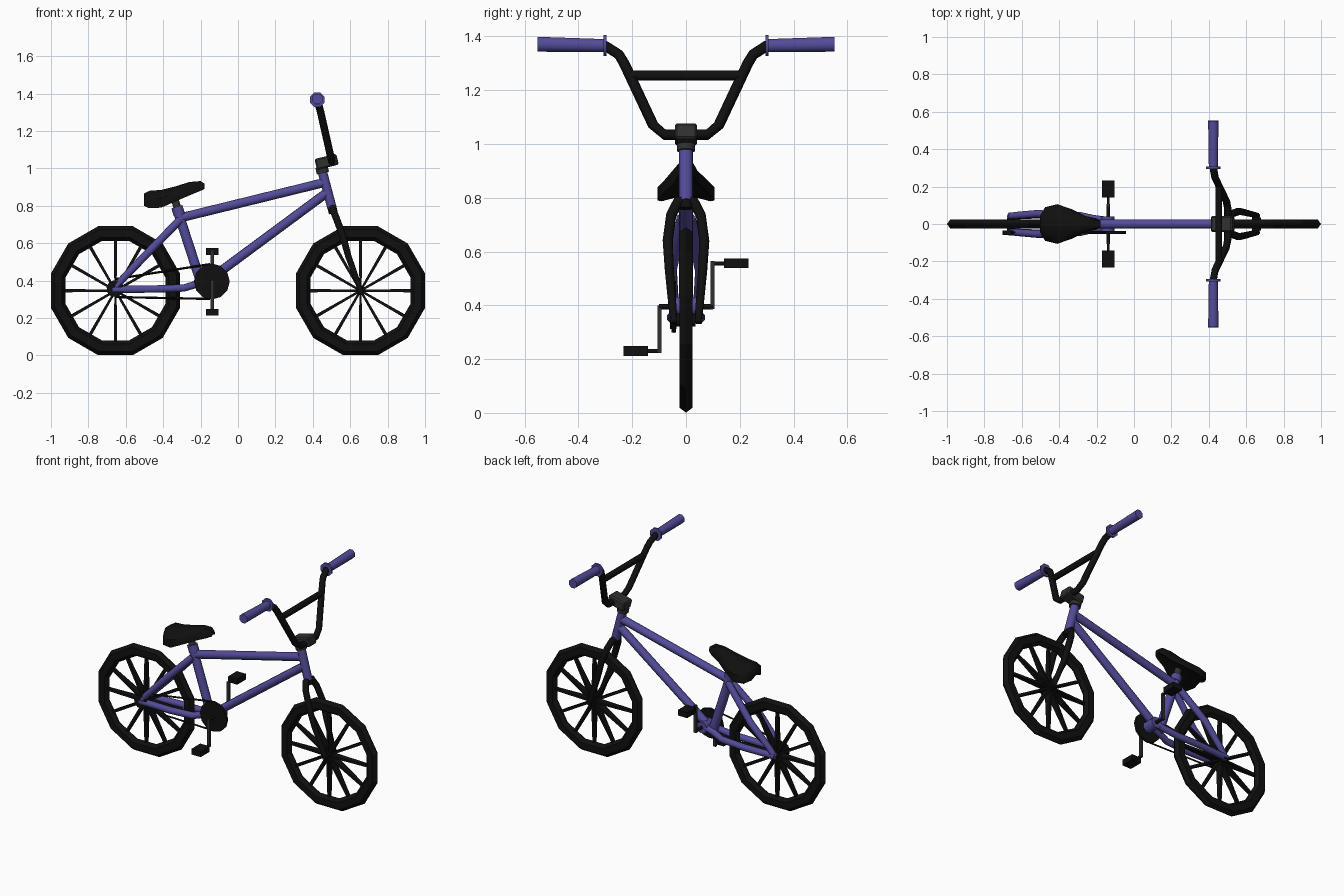
import bpy, bmesh, math
from mathutils import Vector, Matrix

if "Cube" in bpy.data.objects:
    bpy.data.objects.remove(bpy.data.objects["Cube"])


def material(name, rgb):
    m = bpy.data.materials.new(name)
    m.diffuse_color = (*rgb, 1)
    m.use_nodes = True
    m.node_tree.nodes["Principled BSDF"].inputs["Base Color"].default_value = m.diffuse_color
    return m


PURPLE = material("purple paint", (0.085, 0.072, 0.32))
BLACK = material("black", (0.005, 0.005, 0.005))
GREY = material("dark grey metal", (0.03, 0.03, 0.03))


def finish(name, bm, mat, smooth=False):
    bmesh.ops.recalc_face_normals(bm, faces=bm.faces)
    me = bpy.data.meshes.new(name)
    bm.to_mesh(me)
    bm.free()
    me.materials.append(mat)
    for p in me.polygons:
        p.use_smooth = False
    ob = bpy.data.objects.new(name, me)
    bpy.context.collection.objects.link(ob)
    if smooth:
        bpy.ops.object.select_all(action='DESELECT')
        ob.select_set(True)
        bpy.context.view_layer.objects.active = ob
        bpy.ops.object.shade_smooth_by_angle(angle=math.radians(50))
    return ob


def skin(bm, rings, closed=False):
    """Bridge successive vertex rings; cap the ends when open."""
    rows = [[bm.verts.new(c) for c in r] for r in rings]
    pairs = list(zip(rows, rows[1:])) + ([(rows[-1], rows[0])] if closed else [])
    for a, b in pairs:
        for i in range(len(a)):
            j = (i + 1) % len(a)
            bm.faces.new((a[i], a[j], b[j], b[i]))
    if not closed:
        bm.faces.new(rows[0])
        bm.faces.new(rows[-1])


def tube(name, pts, r, mat, n=8, smooth=True):
    """Round tube through points; r is one radius or one per point."""
    pts = [Vector(p) for p in pts]
    rad = r if isinstance(r, (list, tuple)) else [r] * len(pts)
    bm, rings, u = bmesh.new(), [], None
    for i, p in enumerate(pts):
        t = (pts[min(i + 1, len(pts) - 1)] - pts[max(i - 1, 0)]).normalized()
        if u is None:
            u = t.orthogonal()
        u = (u - t * u.dot(t)).normalized()
        v = t.cross(u)
        rings.append([p + rad[i] * (math.cos(a) * u + math.sin(a) * v)
                      for a in [2 * math.pi * (k + 0.5) / n for k in range(n)]])
    skin(bm, rings)
    return finish(name, bm, mat, smooth)


def box(name, centre, size, mat, tilt=0, bevel=0):
    bm = bmesh.new()
    bmesh.ops.create_cube(bm, size=1)
    bmesh.ops.scale(bm, vec=size, verts=bm.verts)
    if bevel:
        bmesh.ops.bevel(bm, geom=bm.edges[:], offset=bevel, segments=1, affect='EDGES')
    bm.transform(Matrix.Translation(centre) @ Matrix.Rotation(tilt, 4, 'Y'))
    return finish(name, bm, mat)


def both(name, pts, r, mat, n=8):
    for label, s in (("left", 1), ("right", -1)):
        tube(f"{label}_{name}", [(x, s * y, z) for x, y, z in pts], r, mat, n)


# Wheels: twelve-sided tyre, bladed spokes and hub
AXLE_Z = 0.346
TYRE = [(0.357, 0), (0.338, 0.025), (0.295, 0.025), (0.276, 0),
        (0.295, -0.025), (0.338, -0.025)]
for label, wx in (("rear", -0.655), ("front", 0.655)):
    c = Vector((wx, 0, AXLE_Z))
    bm = bmesh.new()
    skin(bm, [[c + Vector((r * math.cos(a), y, r * math.sin(a))) for r, y in TYRE]
              for a in [math.radians(15 + 30 * k) for k in range(12)]], closed=True)
    finish(f"{label}_tyre", bm, BLACK)
    bm = bmesh.new()
    for k in range(12):
        a = math.radians(30 * k)
        d = Vector((math.cos(a), 0, math.sin(a)))
        s = Vector((-math.sin(a), 0, math.cos(a)))
        skin(bm, [[c + d * r + s * (i * t) + Vector((0, j * w, 0))
                   for i, j in ((1, 1), (-1, 1), (-1, -1), (1, -1))]
                  for r, w, t in ((0.01, 0.026, 0.006), (0.285, 0.008, 0.009))])
    finish(f"{label}_spokes", bm, BLACK)
    tube(f"{label}_hub", [c + Vector((0, y, 0)) for y in (-0.035, 0.035)], 0.026, BLACK)
    tube(f"{label}_axle", [c + Vector((0, y, 0)) for y in (-0.06, 0.06)], 0.014, BLACK)

# Frame tubes
tube("top_tube", [(-0.31, 0, 0.735), (0.465, 0, 0.925)], 0.026, PURPLE)
tube("down_tube", [(0.478, 0, 0.872), (-0.14, 0, 0.415)], 0.026, PURPLE)
tube("head_tube", [(0.502, 0, 0.79), (0.446, 0, 1.0)], 0.027, PURPLE)
tube("seat_tube", [(-0.32, 0, 0.765), (-0.195, 0, 0.38)], 0.028, PURPLE)
tube("seat_collar", [(-0.327, 0, 0.795), (-0.313, 0, 0.75)], 0.033, PURPLE)
tube("bottom_bracket", [(-0.14, -0.04, 0.395), (-0.14, 0.04, 0.395)], 0.038, PURPLE)
both("seat_stay", [(-0.665, 0.042, 0.35), (-0.62, 0.046, 0.405), (-0.50, 0.055, 0.53),
                   (-0.31, 0.014, 0.725)], [0.018, 0.02, 0.022, 0.022], PURPLE)
both("chain_stay", [(-0.67, 0.042, 0.352), (-0.45, 0.052, 0.355), (-0.29, 0.045, 0.36),
                    (-0.225, 0.03, 0.38), (-0.15, 0.02, 0.395)], 0.021, PURPLE)

# Fork with bowed legs
both("fork_leg", [(0.66, 0.045, 0.335), (0.59, 0.062, 0.53), (0.56, 0.068, 0.64),
                  (0.525, 0.055, 0.735), (0.505, 0.03, 0.785), (0.503, 0, 0.79)],
     [0.015, 0.018, 0.02, 0.02, 0.02, 0.02], BLACK)
tube("fork_crown", [(0.51, 0, 0.76), (0.497, 0, 0.81)], 0.026, BLACK)

# Stem, handlebar, crossbar and grips
box("stem", (0.474, 0, 1.035), (0.12, 0.083, 0.06), GREY, math.radians(-14), 0.008)
tube("stem_neck", [(0.454, 0, 0.975), (0.446, 0, 1.01)], 0.036, GREY)
half = [(0.502, 0.08, 1.035), (0.494, 0.122, 1.07), (0.442, 0.23, 1.30),
        (0.433, 0.25, 1.333), (0.424, 0.30, 1.365), (0.424, 0.33, 1.37)]
tube("handlebar", [(x, -y, z) for x, y, z in reversed(half)] + half, 0.02, BLACK)
tube("crossbar", [(0.453, -0.205, 1.255), (0.453, 0.205, 1.255)], 0.02, BLACK)
both("grip", [(0.424, 0.30, 1.366), (0.424, 0.552, 1.371)], [0.026, 0.03], PURPLE)
both("grip_flange", [(0.424, 0.295, 1.366), (0.424, 0.307, 1.366)], 0.042, PURPLE)

# Saddle: lofted drooping sections (x, half width, ridge half width, top, side top, side bottom)
tube("seat_post", [(-0.322, 0, 0.78), (-0.345, 0, 0.86)], 0.022, GREY)
SECTIONS = [(-0.502, 0.045, 0.025, 0.865, 0.835, 0.80),
            (-0.475, 0.09, 0.04, 0.88, 0.835, 0.787),
            (-0.41, 0.106, 0.04, 0.885, 0.84, 0.79),
            (-0.33, 0.078, 0.035, 0.905, 0.868, 0.825),
            (-0.26, 0.043, 0.028, 0.927, 0.90, 0.855),
            (-0.20, 0.03, 0.02, 0.932, 0.91, 0.88),
            (-0.178, 0.018, 0.012, 0.918, 0.905, 0.89)]
bm = bmesh.new()
skin(bm, [[(x, -w, lo), (x, -w, mid), (x, -t, top), (x, t, top), (x, w, mid), (x, w, lo),
           (x, 0, (lo + mid) / 2)] for x, w, t, top, mid, lo in SECTIONS])
finish("saddle", bm, BLACK, True)

# Drivetrain: chainring, rear cog and thin chain runs
tube("chainring", [(-0.14, -0.053, 0.395), (-0.14, -0.037, 0.395)], 0.096, BLACK, 12)
tube("rear_cog", [(-0.658, -0.06, 0.357), (-0.658, -0.035, 0.357)], 0.045, BLACK, 10)
for label, (z0, z1) in (("upper", (0.408, 0.488)), ("lower", (0.312, 0.302))):
    tube(f"{label}_chain", [(-0.655, -0.045, z0), (-0.15, -0.045, z1)], 0.006, BLACK, 4)

# Cranks and pedals, one up and one down
tube("crank_axle", [(-0.138, -0.1, 0.395), (-0.138, 0.1, 0.395)], 0.011, BLACK)
for label, s in (("left", 1), ("right", -1)):
    pz = 0.393 + s * 0.163
    box(f"{label}_crank", (-0.138, s * 0.099, 0.393 + s * 0.082), (0.018, 0.014, 0.178), GREY)
    tube(f"{label}_pedal_axle", [(-0.138, s * 0.095, pz), (-0.138, s * 0.15, pz)], 0.008, BLACK)
    box(f"{label}_pedal", (-0.138, s * 0.187, pz), (0.066, 0.09, 0.036), BLACK)
